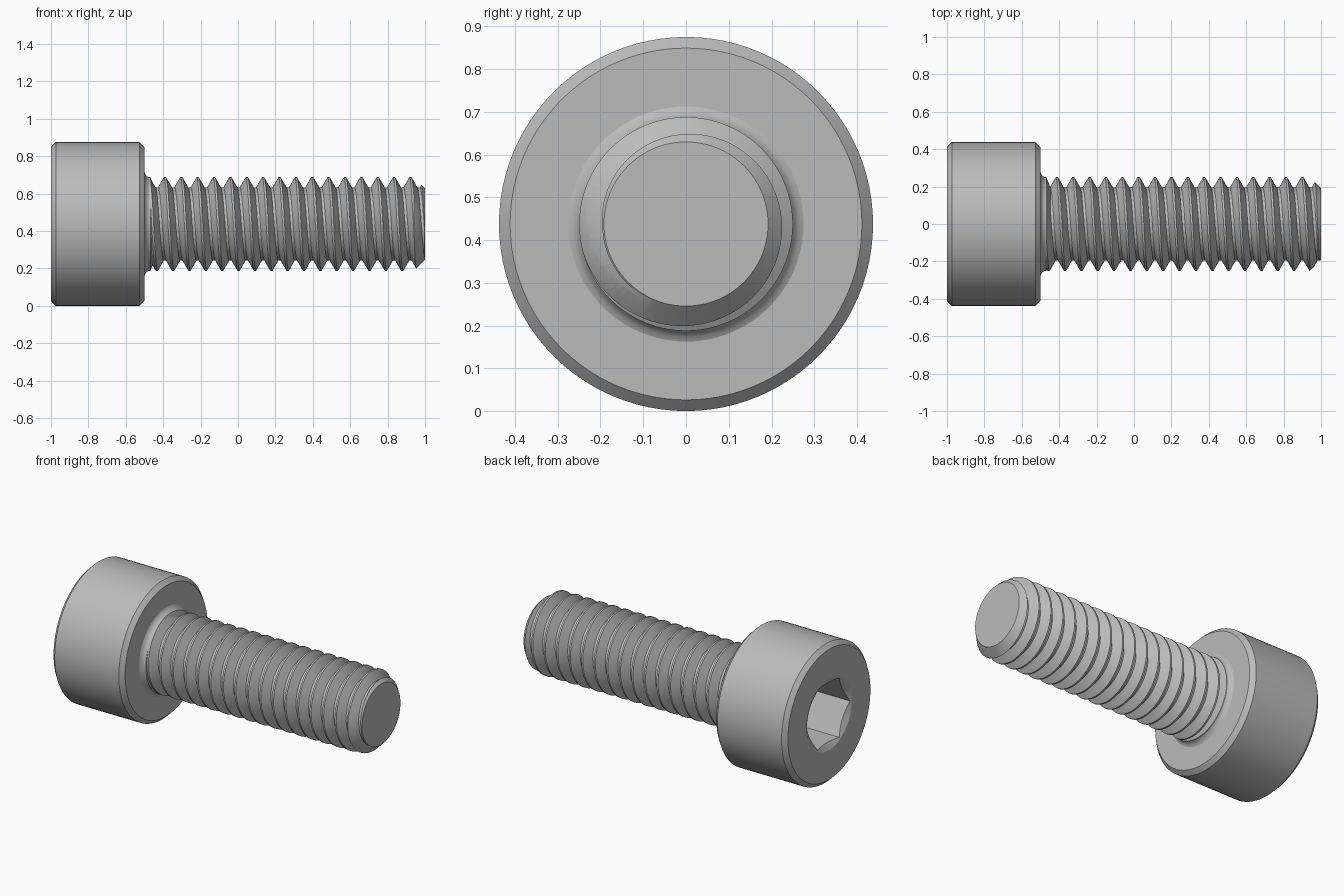
import bpy, bmesh
from math import sin, cos, pi

if "Cube" in bpy.data.objects:
    bpy.data.objects.remove(bpy.data.objects["Cube"], do_unlink=True)

AXIS_Z = 0.4375
SEGMENTS = 96

steel = bpy.data.materials.new("grey steel")
steel.use_nodes = True
steel.diffuse_color = (0.5, 0.5, 0.5, 1)
steel.node_tree.nodes["Principled BSDF"].inputs["Base Color"].default_value = (0.5, 0.5, 0.5, 1)


def point(x, r, a):
    return (x, r * cos(a), AXIS_Z + r * sin(a))


def finish(name, bm):
    bmesh.ops.recalc_face_normals(bm, faces=bm.faces)
    mesh = bpy.data.meshes.new(name)
    bm.to_mesh(mesh)
    bm.free()
    mesh.materials.append(steel)
    obj = bpy.data.objects.new(name, mesh)
    bpy.context.collection.objects.link(obj)
    return obj


def lathe(name, profile, sides=SEGMENTS):
    """Turn (x, radius) points about the screw axis, with flat ends."""
    bm = bmesh.new()
    rings = [[bm.verts.new(point(x, r, 2 * pi * j / sides)) for j in range(sides)]
             for x, r in profile]
    for a, b in zip(rings, rings[1:]):
        for j in range(sides):
            n = (j + 1) % sides
            bm.faces.new((a[j], a[n], b[n], b[j]))
    bm.faces.new(rings[0])
    bm.faces.new(rings[-1])
    return finish(name, bm)


def cut(obj, tool, operation):
    tool.hide_render = True
    mod = obj.modifiers.new("cut", 'BOOLEAN')
    mod.operation = operation
    mod.solver = 'EXACT'
    mod.object = tool
    bpy.context.view_layer.objects.active = obj
    bpy.ops.object.modifier_apply(modifier=mod.name)
    bpy.data.objects.remove(tool, do_unlink=True)


def smooth(obj):
    bpy.ops.object.select_all(action='DESELECT')
    obj.select_set(True)
    bpy.context.view_layer.objects.active = obj
    bpy.ops.object.shade_smooth_by_angle(angle=pi / 7)


# Cylindrical head with chamfered rims
R, C = 0.4375, 0.026
head = lathe("head", [(-1, R - C), (-1 + C, R), (-0.5 - C, R), (-0.5, R - C)])

# Hexagon socket with a shallow countersink
cut(head, lathe("socket_cutter", [(-1.1, 0.2165), (-0.75, 0.2165)], 6), 'DIFFERENCE')
cut(head, lathe("countersink_cutter", [(-1.02, 0.26), (-1, 0.225), (-0.872, 0.002)]), 'DIFFERENCE')
smooth(head)

# Fillet collar under the head
collar = lathe("collar", [(-0.51, 0.275), (-0.5, 0.275), (-0.495, 0.265), (-0.487, 0.256),
                          (-0.476, 0.25), (-0.468, 0.25), (-0.445, 0.19)])
smooth(collar)

# Right-hand helical thread: flat crest, sloped flanks, narrow root
PITCH = 0.0875
START = 0.9
TOOTH = [(-0.0365, 0.196), (-0.0055, 0.25), (0.0055, 0.25), (0.0365, 0.196)]
bm = bmesh.new()
cols = []
for j in range(SEGMENTS):
    turn = j / SEGMENTS
    cols.append([bm.verts.new(point(START + PITCH * (k + turn) + dx, r, 2 * pi * turn))
                 for k in range(-18, 3) for dx, r in TOOTH])
for j, a in enumerate(cols):
    b = cols[j + 1] if j + 1 < SEGMENTS else cols[0][len(TOOTH):]
    for m in range(len(b) - 1):
        bm.faces.new((a[m], a[m + 1], b[m + 1], b[m]))
# Close both ends so that the thread is a solid
ends = {side: bm.verts.new(point(x, 0, 0)) for side, x in ((False, -0.72), (True, 1.2))}
for e in [e for e in bm.edges if e.is_boundary]:
    u, v = e.verts
    bm.faces.new((u, v, ends[u.co.x > 0]))
shank = finish("threaded_shank", bm)

# Trim the thread to length with a chamfered tip
cut(shank, lathe("tip_cutter", [(-0.52, 0.3), (0.892, 0.3), (1, 0.192)]), 'INTERSECT')
smooth(shank)
